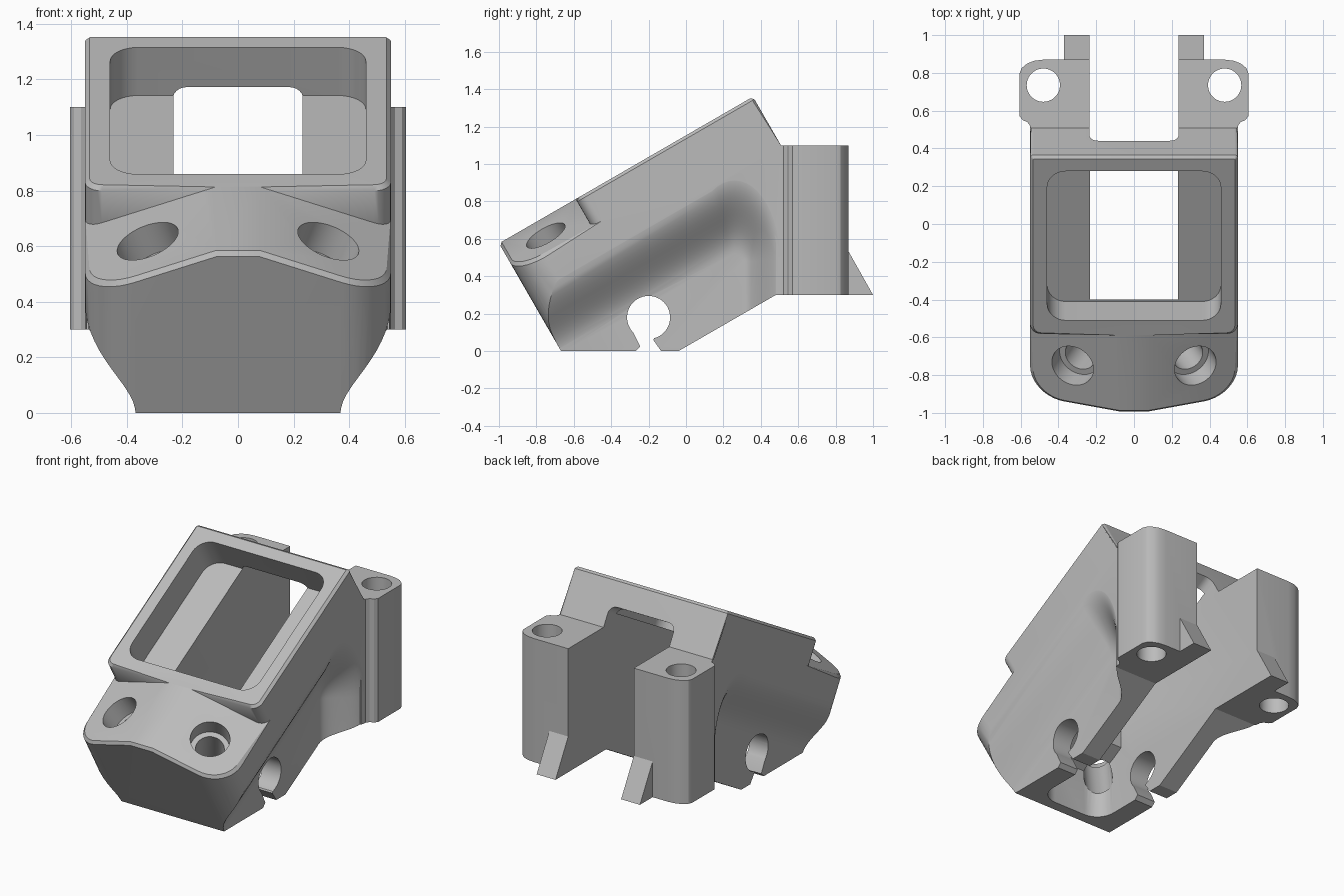
import bpy, bmesh
from math import sin, cos, tan, pi, radians
from mathutils import Vector

if "Cube" in bpy.data.objects:
    bpy.data.objects.remove(bpy.data.objects["Cube"])

TILT = radians(30)
TOP = 0.665          # height of the sloped deck above the lower front corner
HALF = 0.55          # half width of the body
ROOF = tan(radians(20))


def slope(x, u, w):
    """Tilted frame (u up the slope, w out of the slope) to world."""
    return Vector((x, -0.668 + u * cos(TILT) - w * sin(TILT), u * sin(TILT) + w * cos(TILT)))


def deck_height(p):
    return p.z * cos(TILT) - (p.y + 0.668) * sin(TILT)


def finish(name, bm):
    bmesh.ops.recalc_face_normals(bm, faces=bm.faces)
    mesh = bpy.data.meshes.new(name)
    bm.to_mesh(mesh)
    bm.free()
    obj = bpy.data.objects.new(name, mesh)
    bpy.context.collection.objects.link(obj)
    return obj


def loft(name, rings):
    """Closed solid through rings of equal length."""
    bm = bmesh.new()
    rows = [[bm.verts.new(p) for p in ring] for ring in rings]
    n = len(rows[0])
    for a, b in zip(rows, rows[1:]):
        for i in range(n):
            bm.faces.new((a[i], a[(i + 1) % n], b[(i + 1) % n], b[i]))
    bm.faces.new(rows[0])
    bm.faces.new(rows[-1])
    return finish(name, bm)


def side_prism(name, profile, x0, x1):
    return loft(name, [[(x, y, z) for y, z in profile] for x in (x0, x1)])


def cylinder(name, center, axis, radius, length):
    """Cylinder that starts at center and runs along axis."""
    axis = Vector(axis).normalized()
    turn = axis.to_track_quat('Z', 'Y')
    ring = [turn @ Vector((radius * cos(i * pi / 24), radius * sin(i * pi / 24), 0)) for i in range(48)]
    return loft(name, [[Vector(center) + p + axis * d for p in ring] for d in (0, length)])


def round_edges(obj, test, radius, segments=8, clamp=True):
    bm = bmesh.new()
    bm.from_mesh(obj.data)
    bm.normal_update()
    edges = [e for e in bm.edges if test(e)]
    bmesh.ops.bevel(bm, geom=edges, offset=radius, segments=segments, profile=0.5,
                    affect='EDGES', clamp_overlap=clamp)
    bm.to_mesh(obj.data)
    bm.free()


def combine(target, tool, operation):
    mod = target.modifiers.new("join", 'BOOLEAN')
    mod.operation, mod.solver, mod.object = operation, 'EXACT', tool
    graph = bpy.context.evaluated_depsgraph_get()
    graph.update()
    mesh = bpy.data.meshes.new_from_object(target.evaluated_get(graph))
    target.modifiers.clear()
    target.data = mesh
    bpy.data.objects.remove(tool)


def cut(target, tool):
    combine(target, tool, 'DIFFERENCE')


def add(target, tool):
    combine(target, tool, 'UNION')


def mid(e):
    return (e.verts[0].co + e.verts[1].co) / 2


def along_x(e):
    d = e.verts[1].co - e.verts[0].co
    return abs(d.x) > 0.9 * d.length


# Main body: side profile with rounded front and rear corners
profile = [(-0.668, 0), (-1.0, 0.576), (0.358, 1.36), (0.508, 1.1),
           (0.53, 1.1), (0.53, 0.3), (0.48, 0.3), (-0.04, 0)]
body = side_prism("camera_mount_body", profile, -HALF, HALF)
round_edges(body, lambda e: not along_x(e) and mid(e).y < -0.8, 0.18, 10)
round_edges(body, lambda e: not along_x(e) and abs(mid(e).y - 0.433) < 0.01
            and abs(mid(e).x) > 0.54, 0.06, 5)

# Sloping screw lands either side of the front, leaving a rounded frame behind
for s in (-1, 1):
    plan = [(0.08, -0.2), (0.08, 0.474), (0.49, 0.474)]
    plan += [(0.49 + 0.06 * sin(a), 0.534 - 0.06 * cos(a)) for a in (i * pi / 12 for i in range(1, 7))]
    plan += [(0.7, 0.534), (0.7, -0.2)]
    land = loft("land_cutter", [[slope(s * x, u, TOP - (x - 0.08) * ROOF) for x, u in plan],
                                [slope(s * x, u, 0.85) for x, u in plan]])
    cut(body, land)

# Small chamfer around the deck and lands
round_edges(body, lambda e: len(e.link_faces) == 2 and e.is_convex
            and e.calc_face_angle(0) > radians(50)
            and min(deck_height(v.co) for v in e.verts) > 0.45, 0.016, 1, False)


# Smooth hollow along each lower side
def hollow_ring(x, o):
    ry, rz = 0.04 + 0.52 * o, 0.04 + o
    arc = [(0.26 + ry * cos(a), 0.48 + rz * sin(a))
           for a in (radians(120 - 7.5 * i) for i in range(17))]
    front = (arc[0][0] - 1.6 * cos(TILT), arc[0][1] - 1.6 * sin(TILT))
    return [(x, y, z) for y, z in [front] + arc + [(arc[-1][0], -0.7), (front[0], -0.7)]]


for s in (-1, 1):
    rings = []
    for i in range(15):
        t = i / 14
        rings.append(hollow_ring(s * (0.368 + 0.184 * (1 - cos(pi * t)) / 2), 0.42 * t))
    rings.append(hollow_ring(s * 0.75, 0.42))
    cut(body, loft("hollow_cutter", rings))

# Rear towers and their wedge feet
for s in (-1, 1):
    plan = [(0.2, 0.48), (0.545, 0.48), (0.55, 0.52), (0.565, 0.54), (0.59, 0.55), (0.605, 0.57),
            (0.605, 0.80), (0.595, 0.825), (0.565, 0.85), (0.53, 0.864), (0.48, 0.87), (0.2, 0.87)]
    add(body, loft("tower", [[(s * x, y, z) for x, y in plan] for z in (0.3, 1.1)]))
    wedge = [(0.8, 0.3), (0.8, 0.54), (0.865, 0.54), (1.0, 0.3)]
    add(body, side_prism("wedge_foot", wedge, s * 0.2, s * 0.37))

# Central channel, open below and behind, with a nook under the front
channel = side_prism("channel_cutter", [(-0.4, 0.732), (1.1, 1.598), (1.1, -0.1), (-0.6, -0.1),
                                        (-0.6, 0.3), (-0.4, 0.42)], -0.235, 0.235)
round_edges(channel, lambda e: not along_x(e) and deck_height(mid(e)) > 0.48, 0.05, 6)
round_edges(channel, lambda e: not along_x(e) and abs(mid(e).y + 0.6) < 0.01, 0.12, 8)
round_edges(channel, lambda e: not along_x(e) and abs(mid(e).y + 0.4) < 0.01
            and abs(mid(e).x) > 0.23, 0.05, 6)
cut(body, channel)

# Rounded pocket in the deck
centre_u, half_u, r = 1.022, 0.456, 0.1
plan = []
for k, (sx, su) in enumerate([(1, 1), (-1, 1), (-1, -1), (1, -1)]):
    for i in range(9):
        a = pi / 2 * (k + i / 8)
        plan.append((sx * (0.46 - r) + r * cos(a), centre_u + su * (half_u - r) + r * sin(a)))
cut(body, loft("pocket_cutter", [[slope(x, u, w) for x, u in plan] for w in (0.465, 0.85)]))

# Cross bore with its snap-in slot
cut(body, cylinder("bore_cutter", (-0.8, -0.2, 0.18), (1, 0, 0), 0.115, 1.6))
slot = [(-0.25, 0.17), (-0.288, 0.11), (-0.245, 0.025), (-0.29, -0.02),
        (-0.12, -0.02), (-0.14, 0.01), (-0.175, 0.06), (-0.14, 0.12)]
cut(body, side_prism("slot_cutter", slot, -0.8, 0.8))

# Tower bores and angled, counterbored screw holes
for s in (-1, 1):
    cut(body, cylinder("tower_bore_cutter", (s * 0.48, 0.735, 0.2), (0, 0, 1), 0.088, 1.1))
    seat = slope(s * 0.325, 0.238, 0.576)
    inward = slope(-s * ROOF, 0, -1) - slope(0, 0, 0)
    inward.normalize()
    cut(body, cylinder("screw_head_cutter", seat - inward * 0.1, inward, 0.117, 0.22))
    cut(body, cylinder("screw_cutter", seat, inward, 0.085, 0.5))

# Single grey plastic
grey = bpy.data.materials.new("plain_grey")
grey.use_nodes = True
colour = (0.5, 0.5, 0.5, 1)
grey.diffuse_color = colour
grey.node_tree.nodes["Principled BSDF"].inputs["Base Color"].default_value = colour
body.data.materials.clear()
body.data.materials.append(grey)
for poly in body.data.polygons:
    poly.material_index = 0

bpy.context.view_layer.objects.active = body
body.select_set(True)
bpy.ops.object.shade_smooth_by_angle(angle=radians(28))
